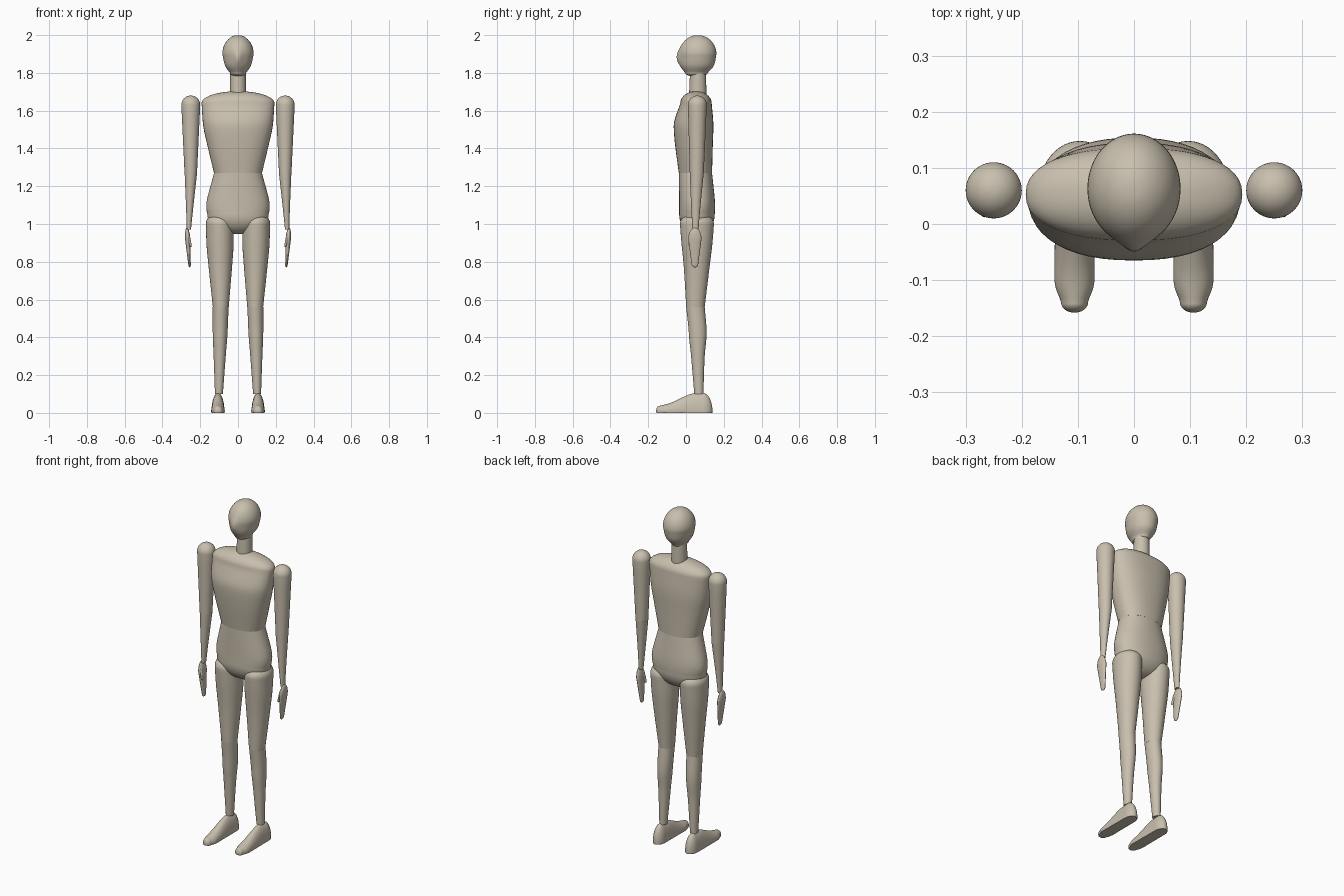
import bpy, bmesh, math
from mathutils import Vector

default_cube = bpy.data.objects.get("Cube")
if default_cube:
    bpy.data.objects.remove(default_cube, do_unlink=True)

clay = bpy.data.materials.new("warm clay")
clay.use_nodes = True
clay.diffuse_color = (.58, .52, .42, 1)
clay.node_tree.nodes["Principled BSDF"].inputs["Base Color"].default_value = clay.diffuse_color


def limited_slope(before, after):
    """Slope that never lets the curve overshoot its stations."""
    if before * after <= 0:
        return 0
    return math.copysign(min(abs(before + after) / 2, 2 * abs(before), 2 * abs(after)), after)


def smooth_stations(stations, steps=6):
    """Fill in a smooth curve between neighbouring stations."""
    points = [Vector(station) for station in stations]
    gaps = [after - before for before, after in zip(points, points[1:])]
    slopes = [gaps[0]]
    for before, after in zip(gaps, gaps[1:]):
        slopes.append(Vector([limited_slope(b, a) for b, a in zip(before, after)]))
    slopes.append(gaps[-1])
    result = []
    for index, gap in enumerate(gaps):
        for step in range(steps):
            t = step / steps
            ease = t * t * (3 - 2 * t)
            leave, arrive = t * (1 - t) ** 2, t * t * (t - 1)
            result.append(points[index] + gap * ease
                          + slopes[index] * leave + slopes[index + 1] * arrive)
    return result + [points[-1]]


def dome(station, height, steps=12):
    """Round off an end; a negative height points backwards."""
    position, width, centre, depth = station
    rounded = []
    for step in range(1, steps):
        angle = math.pi / 2 * step / steps
        shrink = math.cos(angle)
        rounded.append((position + height * math.sin(angle),
                        width * shrink, centre, depth * shrink))
    return rounded


def body_part(name, stations, start_dome=0, end_dome=0, x=0, lean=0, side=1,
              lengthwise=False, squareness=2, adjust=None, sides=48):
    """Loft ovals; each station is position, half width, centre and half depth."""
    sections = smooth_stations(stations)
    if start_dome:
        sections = dome(stations[0], -start_dome)[::-1] + sections
    if end_dome:
        sections = sections + dome(stations[-1], end_dome)

    bm = bmesh.new()
    rings = []
    for position, width, centre, depth in sections:
        middle = x + lean * (position - stations[0][0])
        ring = []
        for corner in range(sides):
            angle = math.tau * corner / sides
            across, along = [math.copysign(abs(value) ** (2 / squareness), value)
                             for value in (math.cos(angle), math.sin(angle))]
            point = Vector((middle + width * across, centre + depth * along, position))
            if lengthwise:
                point.yz = point.zy
            if adjust:
                adjust(point)
            point.x *= side
            ring.append(bm.verts.new(point))
        rings.append(ring)
    for lower, upper in zip(rings, rings[1:]):
        for corner in range(sides):
            bm.faces.new((lower[corner - 1], lower[corner], upper[corner], upper[corner - 1]))
    bm.faces.new(rings[0])
    bm.faces.new(rings[-1])
    bmesh.ops.recalc_face_normals(bm, faces=bm.faces)

    mesh = bpy.data.meshes.new(name)
    bm.to_mesh(mesh)
    bm.free()
    mesh.materials.append(clay)
    part = bpy.data.objects.new(name, mesh)
    bpy.context.collection.objects.link(part)
    bpy.ops.object.select_all(action="DESELECT")
    part.select_set(True)
    bpy.context.view_layer.objects.active = part
    bpy.ops.object.shade_smooth_by_angle(angle=math.radians(40))


def raise_nose(point):
    if point.y < .03:
        distance = Vector((point.x / .025, (point.z - 1.88) / .04)).length
        point.y -= .016 * math.exp(-distance ** 2)


def flatten_sole(point):
    point.z = max(point.z, 0)


# Head and neck
body_part("head", [(1.8, .043, .055, .06), (1.84, .069, .06, .088), (1.9, .083, .063, .098)],
          start_dome=.02, end_dome=.1, adjust=raise_nose, sides=80)
body_part("neck", [(1.68, .043, .062, .046), (1.82, .041, .064, .042)])

# Trunk
body_part("chest", [(1.27, .127, .05, .088), (1.42, .163, .042, .1), (1.52, .184, .04, .105),
                    (1.64, .193, .053, .083)], end_dome=.063, squareness=2.3)
body_part("pelvis", [(1.05, .162, .058, .094), (1.1, .168, .059, .095), (1.27, .127, .05, .088)],
          start_dome=.105, squareness=2.2)

for side, label in (1, "left"), (-1, "right"):
    # Leg
    body_part(label + "_thigh", [(.56, .042, .05, .049), (.75, .06, .056, .066),
                                 (.9, .072, .058, .082), (1, .074, .058, .09)],
              end_dome=.06, x=.091, lean=.012, side=side)
    body_part(label + "_shin", [(.1, .021, .068, .024), (.3, .032, .063, .036),
                                (.42, .039, .062, .047), (.56, .042, .05, .049)],
              x=.101, lean=-.02, side=side)
    # Foot, from toe to heel
    body_part(label + "_foot", [(-.14, .024, .01, .027), (-.09, .036, .01, .04),
                                (.04, .034, .01, .093), (.09, .034, .01, .095)],
              start_dome=.018, end_dome=.05, x=.106, side=side, lengthwise=True,
              adjust=flatten_sole)
    # Arm
    body_part(label + "_upper_arm", [(1.27, .033, .057, .037), (1.63, .05, .06, .05)],
              end_dome=.05, x=.25, side=side)
    body_part(label + "_forearm", [(.97, .011, .05, .016), (1.1, .02, .052, .025),
                                   (1.27, .033, .057, .037)],
              x=.26, lean=-.035, side=side)
    # Hand and thumb
    body_part(label + "_hand", [(.79, .007, .047, .018), (.92, .014, .047, .035)],
              start_dome=.02, end_dome=.06, x=.257, lean=.07, side=side)
    body_part(label + "_thumb", [(.89, .006, .022, .008), (.94, .007, .028, .01)],
              start_dome=.012, end_dome=.012, x=.252, lean=.2, side=side, sides=20)
